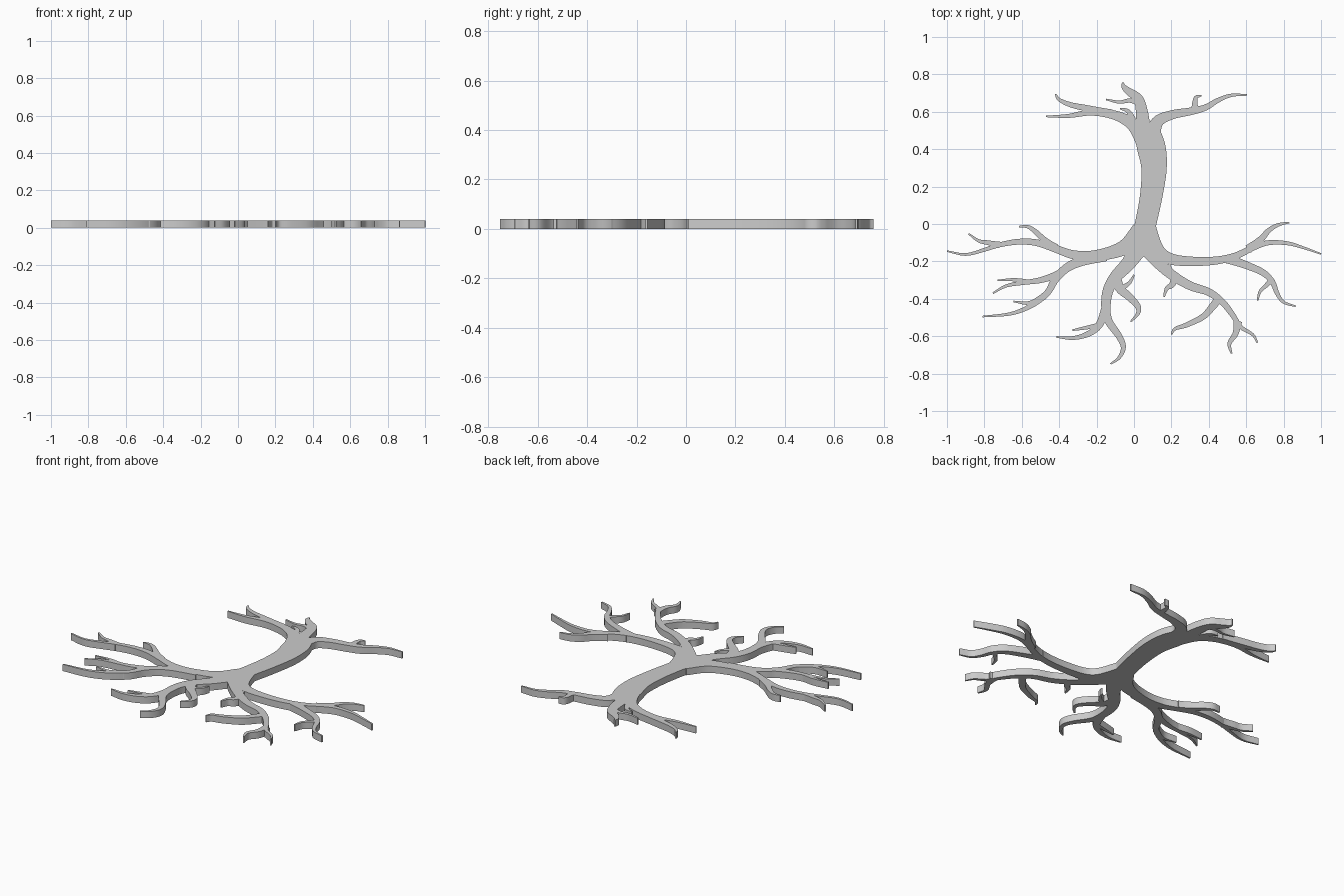
import bpy, bmesh
from mathutils import Vector
from mathutils.geometry import delaunay_2d_cdt
from math import exp

THICK = 0.04
verts, quads = [], []


def smooth_path(pts, n=6):
    """Catmull-Rom curve through the points."""
    p = [Vector(q) for q in pts]
    p = [2 * p[0] - p[1]] + p + [2 * p[-1] - p[-2]]
    out = []
    for i in range(1, len(p) - 2):
        a, b, c, d = p[i - 1:i + 3]
        for k in range(n):
            t = k / n
            out.append(0.5 * (2 * b + (c - a) * t + (2 * a - 5 * b + 4 * c - d) * t * t
                              + (3 * b - a - 3 * c + d) * t ** 3))
    return out + [p[-2]]


def strip(path, widths):
    """Ribbon of quads around a path, given half widths."""
    base = len(verts)
    for i, q in enumerate(path):
        d = (path[min(i + 1, len(path) - 1)] - path[max(i - 1, 0)]).normalized()
        side = Vector((-d.y, d.x)) * widths[i]
        verts.extend((q + side, q - side))
    for i in range(len(path) - 1):
        k = base + 2 * i
        quads.append([k + 1, k + 3, k + 2, k])


def branch(w0, flare, *pts, w1=0.004):
    """Tapering branch, wider where it leaves its parent."""
    path = smooth_path(pts)
    m = len(path) - 1
    strip(path, [w1 + (w0 - w1) * (1 - (i / m) ** 1.6) + flare * exp(-9 * i / m)
                 for i in range(m + 1)])


# trunk (x, y, half width)
trunk = smooth_path([(.055, .53, .06), (.09, .42, .076), (.107, .3, .068), (.092, .15, .06),
                     (.062, 0, .057), (.045, -.08, .06), (.04, -.16, .045)])
strip([q.xy for q in trunk], [q.z for q in trunk])

# crown
branch(.03, .03, (.07, .43), (0, .525), (-.07, .57), (-.15, .592), (-.24, .596), (-.35, .578), (-.47, .575))
branch(.018, .005, (-.12, .59), (-.25, .618), (-.34, .638), (-.4, .665), (-.42, .695))
branch(.032, .012, (.05, .5), (.042, .6), (.022, .67), (-.03, .71), (-.055, .735), (-.06, .757))
branch(.013, .005, (.03, .645), (-.02, .66), (-.08, .652), (-.15, .666))
branch(.018, .005, (0, .53), (-.012, .57), (-.035, .605), (-.075, .617))
branch(.025, .03, (.09, .45), (.125, .545), (.2, .583), (.3, .602), (.38, .622), (.45, .662), (.52, .688), (.605, .69))
branch(.016, .006, (.325, .605), (.326, .65), (.333, .678), (.36, .687))

# left roots
branch(.024, .04, (.04, -.05), (-.06, -.13), (-.2, -.168), (-.32, -.165), (-.42, -.132), (-.52, -.1),
       (-.62, -.095), (-.72, -.112), (-.8, -.138), (-.9, -.163), (-1, -.145))
branch(.014, .004, (-.72, -.112), (-.78, -.1), (-.83, -.09), (-.885, -.052))
branch(.017, .008, (-.42, -.13), (-.48, -.085), (-.53, -.038), (-.57, -.014), (-.615, -.014))
branch(.026, .005, (-.15, -.168), (-.28, -.198), (-.36, -.235), (-.42, -.295), (-.465, -.37), (-.55, -.437),
       (-.66, -.48), (-.81, -.495))
branch(.016, .008, (-.4, -.27), (-.5, -.3), (-.585, -.313), (-.68, -.33), (-.755, -.37))
branch(.011, .002, (-.56, -.31), (-.64, -.298), (-.73, -.302))
branch(.013, .006, (-.48, -.385), (-.56, -.422), (-.645, -.414))

# lower middle roots
branch(.032, .02, (.03, -.12), (-.03, -.21), (-.1, -.285), (-.14, -.36), (-.15, -.45), (-.135, -.52), (-.08, -.6),
       (-.057, -.66), (-.08, -.715), (-.125, -.748))
branch(.02, .008, (-.15, -.46), (-.19, -.545), (-.25, -.59), (-.33, -.61), (-.415, -.604))
branch(.012, .004, (-.18, -.54), (-.26, -.555), (-.33, -.568))
branch(.025, .006, (-.1, -.28), (-.075, -.345), (-.025, -.39), (.02, -.44), (.02, -.48), (-.018, -.522))
branch(.013, .004, (-.07, -.345), (-.025, -.315), (0, -.272))

# right roots
branch(.025, .04, (.06, -.04), (.125, -.145), (.2, -.188), (.32, -.2), (.44, -.195), (.54, -.172), (.64, -.125),
       (.72, -.1), (.82, -.103), (.9, -.125), (1, -.16))
branch(.018, .006, (.61, -.135), (.68, -.08), (.72, -.035), (.77, -.005), (.83, .008))
branch(.02, .006, (.5, -.185), (.6, -.22), (.69, -.26), (.74, -.31), (.765, -.37), (.8, -.418), (.865, -.44))
branch(.013, .005, (.74, -.29), (.71, -.325), (.675, -.36), (.66, -.41))

# lower right roots
branch(.026, .02, (.06, -.12), (.13, -.205), (.2, -.27), (.3, -.33), (.4, -.364), (.475, -.42), (.53, -.49),
       (.57, -.55), (.635, -.592), (.66, -.635))
branch(.018, .006, (.555, -.52), (.543, -.585), (.51, -.64), (.522, -.693))
branch(.02, .006, (.46, -.39), (.425, -.435), (.37, -.495), (.28, -.54), (.22, -.56), (.2, -.59))
branch(.018, .006, (.22, -.28), (.203, -.325), (.175, -.345), (.16, -.39))
branch(.015, .004, (.21, -.275), (.195, -.245), (.188, -.212))

# merge the ribbons into one flat outline, then extrude it into a plate
cv, _, cf, _, _, src = delaunay_2d_cdt(verts, [], quads, 0, 1e-5)
bm = bmesh.new()
bv = [bm.verts.new((v.x, v.y, 0)) for v in cv]
for f, owner in zip(cf, src):
    if owner:
        bm.faces.new([bv[i] for i in f])
bmesh.ops.delete(bm, geom=[v for v in bm.verts if not v.link_faces], context='VERTS')
bmesh.ops.remove_doubles(bm, verts=bm.verts, dist=0.0008)
ext = bmesh.ops.extrude_face_region(bm, geom=bm.faces[:], use_keep_orig=True)
bmesh.ops.translate(bm, vec=(0, 0, THICK), verts=[g for g in ext['geom'] if isinstance(g, bmesh.types.BMVert)])
bmesh.ops.recalc_face_normals(bm, faces=bm.faces)
mesh = bpy.data.meshes.new("tree_with_roots")
bm.to_mesh(mesh)
bm.free()
tree = bpy.data.objects.new("tree_with_roots", mesh)
bpy.context.collection.objects.link(tree)
bpy.context.view_layer.objects.active = tree
tree.select_set(True)
bpy.ops.object.shade_smooth_by_angle(angle=0.6)
